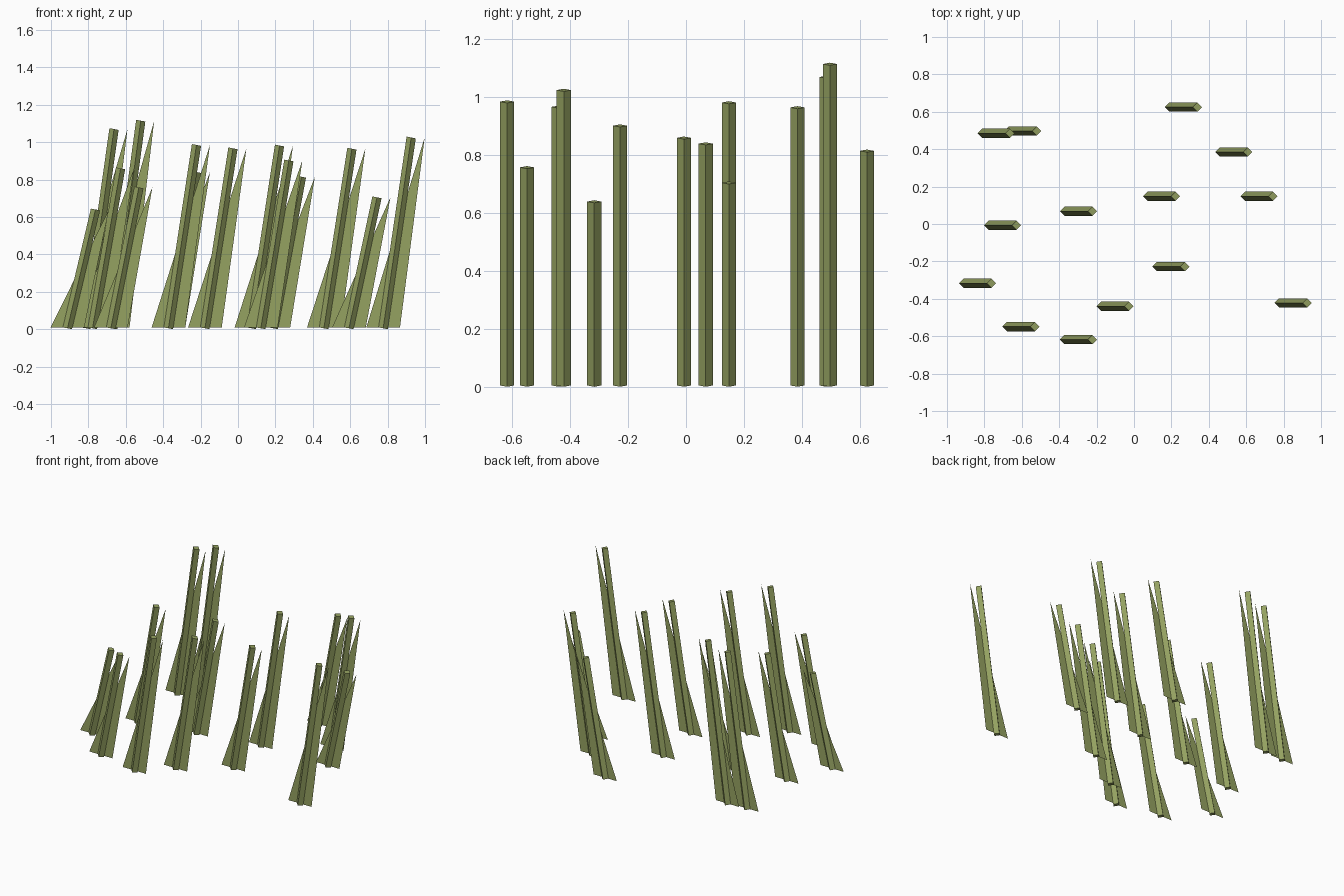
import bpy, bmesh
from mathutils import Matrix

if "Cube" in bpy.data.objects:
    bpy.data.objects.remove(bpy.data.objects["Cube"])

R = 0.0245      # stem radius (diamond section)
LEAN = 0.15     # sideways shift from base to tip

mat = bpy.data.materials.new("reed_green")
mat.diffuse_color = (0.30, 0.36, 0.12, 1)
mat.use_nodes = True
mat.node_tree.nodes["Principled BSDF"].inputs["Base Color"].default_value = mat.diffuse_color

# base x, base y, height of each reed
REEDS = [
    (-0.813, 0.485, 1.075), (-0.670, 0.497, 1.12), (0.189, 0.625, 0.82),
    (0.459, 0.385, 0.97), (0.593, 0.148, 0.71), (0.072, 0.148, 0.987),
    (-0.372, 0.068, 0.845), (-0.778, -0.007, 0.865), (-0.912, -0.317, 0.645),
    (-0.680, -0.549, 0.763), (-0.372, -0.618, 0.99), (-0.177, -0.440, 0.972),
    (0.122, -0.228, 0.907), (0.776, -0.422, 1.03),
]


def add_object(name, bm, location):
    mesh = bpy.data.meshes.new(name)
    bm.to_mesh(mesh)
    bm.free()
    mesh.materials.append(mat)
    obj = bpy.data.objects.new(name, mesh)
    obj.location = location
    bpy.context.collection.objects.link(obj)


def stem(x, y, h):
    # four-sided rod, leaning in +x with slightly tilted caps
    length = h - 0.01
    bm = bmesh.new()
    bmesh.ops.create_cone(bm, cap_ends=True, segments=4,
                          radius1=R, radius2=R, depth=length)
    bmesh.ops.translate(bm, verts=bm.verts, vec=(0, 0, length / 2))
    lean = Matrix(((1, 0, LEAN / length, 0), (0, 1, 0, 0),
                   (-0.19, 0, 1, 0), (0, 0, 0, 1)))
    bmesh.ops.transform(bm, matrix=lean, verts=bm.verts)
    add_object("reed_stem", bm, (x, y, 0.005))


def leaf(x, y, h):
    # flat pointed blade passing through the stem
    bm = bmesh.new()
    pts = [(-0.09, 0, 0.009), (0.09, 0, 0.009), (0.222, 0, h - 0.005)]
    bm.faces.new([bm.verts.new(p) for p in pts])
    add_object("reed_leaf", bm, (x, y, 0))


for reed in REEDS:
    stem(*reed)
    leaf(*reed)
